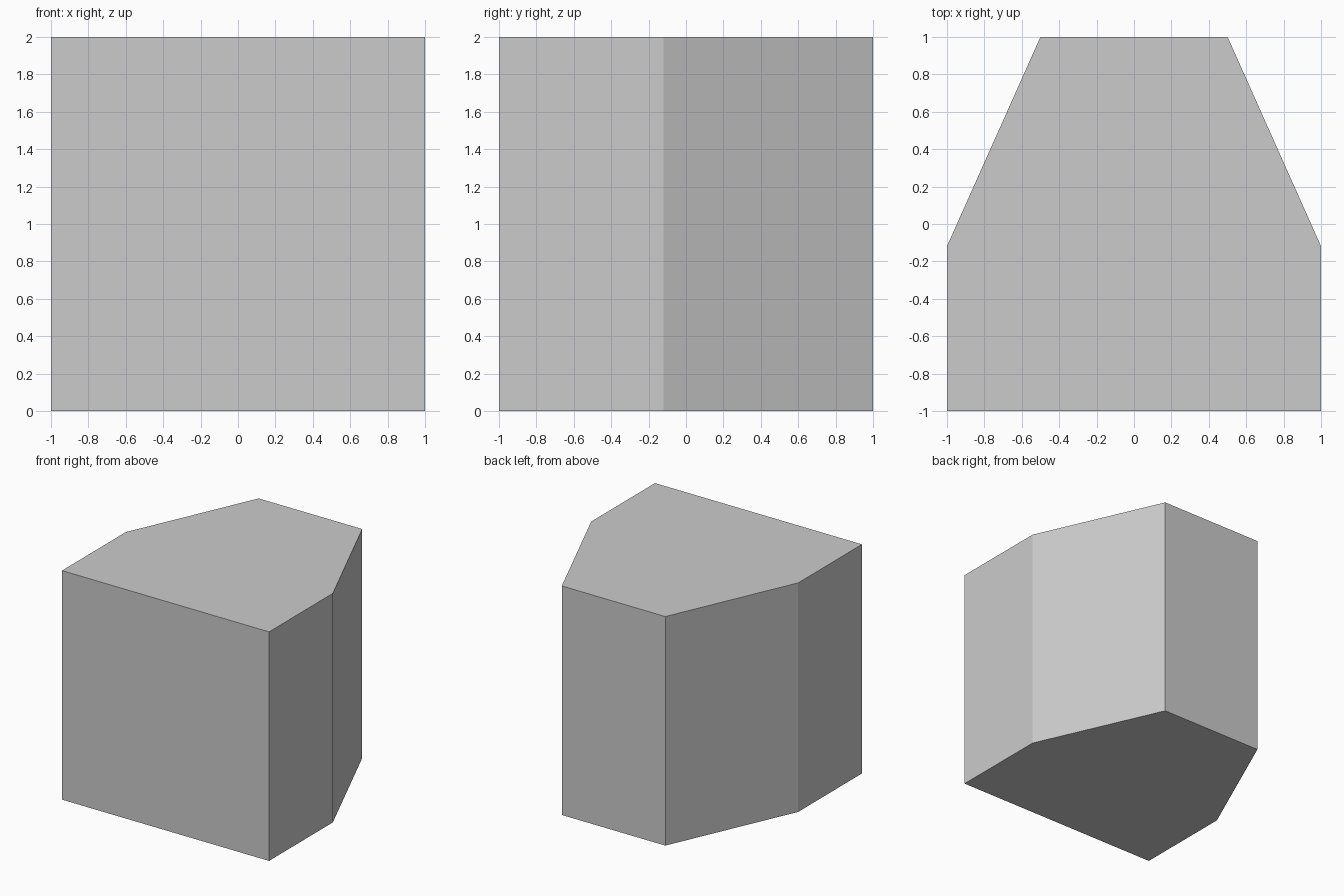
import bpy
import bmesh

if "Cube" in bpy.data.objects:
    bpy.data.objects.remove(bpy.data.objects["Cube"])

HEIGHT = 2.0
# Half widths of the plan at each depth: straight front half, tapering back
SECTIONS = [(1.0, -1.0), (1.0, -0.12), (0.5, 1.0)]

bm = bmesh.new()

# Floor plan: one mirrored strip of quads, front to back
rows = [[bm.verts.new((side * w, y, 0)) for side in (-1, 1)] for w, y in SECTIONS]
for a, b in zip(rows, rows[1:]):
    bm.faces.new((a[0], a[1], b[1], b[0]))

# Raise the plan into a closed solid
raised = bmesh.ops.extrude_face_region(bm, geom=bm.faces[:], use_keep_orig=True)
top = [v for v in raised["geom"] if isinstance(v, bmesh.types.BMVert)]
bmesh.ops.translate(bm, verts=top, vec=(0, 0, HEIGHT))
bmesh.ops.recalc_face_normals(bm, faces=bm.faces[:])

mesh = bpy.data.meshes.new("tapered_block")
bm.to_mesh(mesh)
bm.free()
bpy.context.collection.objects.link(bpy.data.objects.new("tapered_block", mesh))
